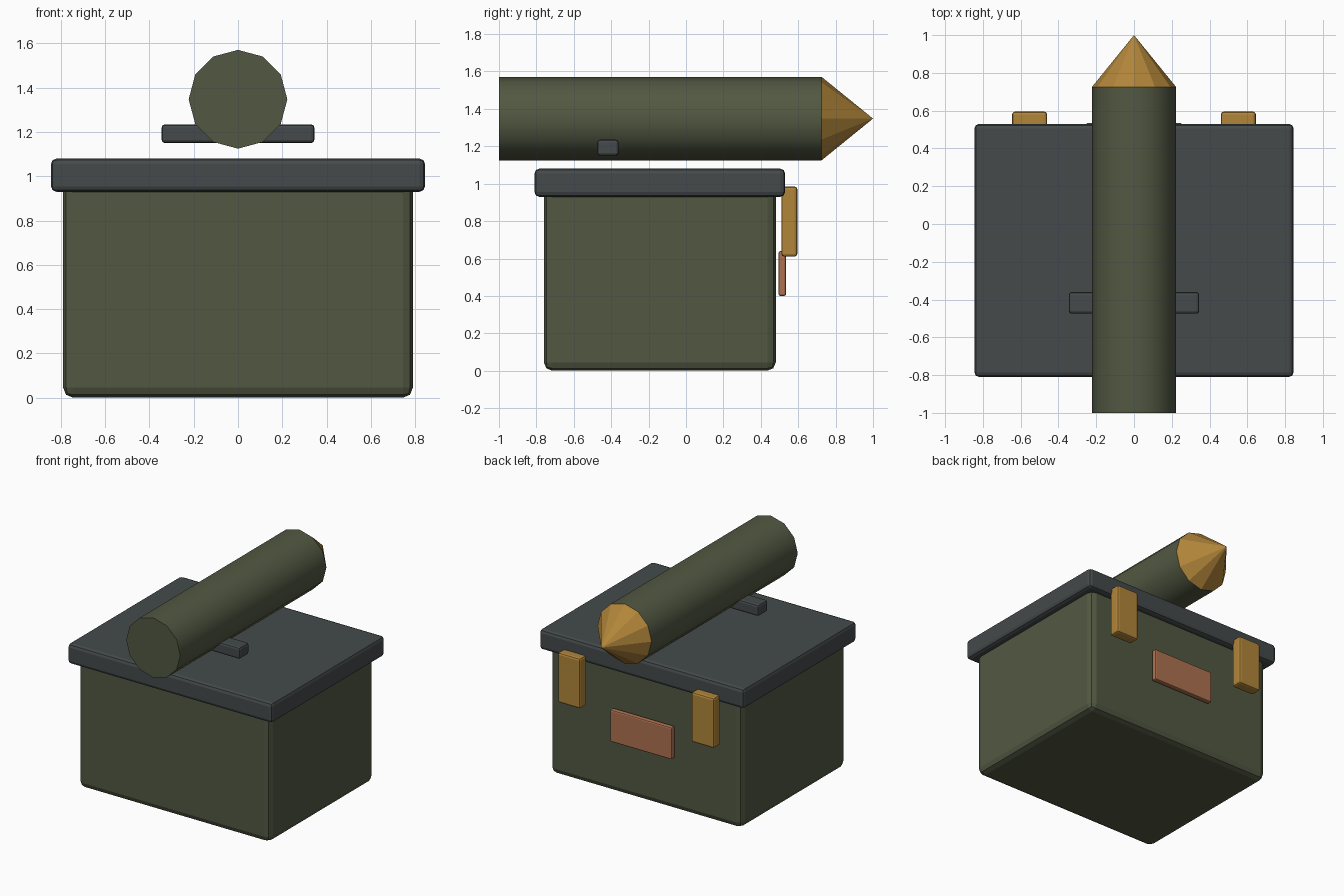
import bpy
import math

cube = bpy.data.objects.get("Cube")
if cube:
    bpy.data.objects.remove(cube, do_unlink=True)


def material(name, rgb):
    mat = bpy.data.materials.new(name)
    mat.use_nodes = True
    mat.diffuse_color = (*rgb, 1)
    mat.node_tree.nodes["Principled BSDF"].inputs["Base Color"].default_value = (*rgb, 1)
    return mat


olive = material("olive green", (0.085, 0.098, 0.055))
steel = material("dark steel", (0.058, 0.068, 0.070))
brass = material("brass", (0.44, 0.235, 0.042))
copper = material("copper", (0.42, 0.165, 0.08))


def finish(name, mat):
    obj = bpy.context.object
    obj.name = obj.data.name = name
    obj.data.materials.append(mat)
    return obj


def box(name, mat, x, y, z, bevel):
    """Bevelled box spanning the (low, high) ranges x, y and z."""
    spans = (x, y, z)
    bpy.ops.mesh.primitive_cube_add(size=1, location=[(a + b) / 2 for a, b in spans])
    obj = finish(name, mat)
    obj.scale = [b - a for a, b in spans]
    bpy.ops.object.transform_apply(location=False, rotation=False, scale=True)
    mod = obj.modifiers.new("rounded edges", "BEVEL")
    mod.width = bevel
    mod.segments = 2
    return obj


# Crate and lid
box("crate_body", olive, (-0.79, 0.79), (-0.76, 0.48), (0, 1.0), 0.045)
box("crate_lid", steel, (-0.845, 0.845), (-0.81, 0.53), (0.93, 1.08), 0.025)

# Carry handle above the lid
box("lid_handle", steel, (-0.345, 0.345), (-0.475, -0.36), (1.15, 1.235), 0.015)

# Latches and label plate on the back
for side, sign in (("left", 1), ("right", -1)):
    span = sorted((sign * 0.46, sign * 0.645))
    box(side + "_latch", brass, span, (0.51, 0.595), (0.61, 0.985), 0.015)
box("label_plate", copper, (-0.255, 0.255), (0.495, 0.535), (0.40, 0.64), 0.01)

# Shell lying across the lid: twelve-sided casing and pointed tip
radius, axis_z = 0.223, 1.348
rear, shoulder, point = -1.0, 0.725, 1.0
turn = (-math.pi / 2, 0, 0)
bpy.ops.mesh.primitive_cylinder_add(
    vertices=12, radius=radius, depth=shoulder - rear,
    location=(0, (rear + shoulder) / 2, axis_z), rotation=turn)
finish("shell_casing", olive)
bpy.ops.object.shade_smooth_by_angle(angle=math.radians(40))
bpy.ops.mesh.primitive_cone_add(
    vertices=12, radius1=radius, radius2=0, depth=point - shoulder,
    location=(0, (shoulder + point) / 2, axis_z), rotation=turn)
finish("shell_tip", brass)
